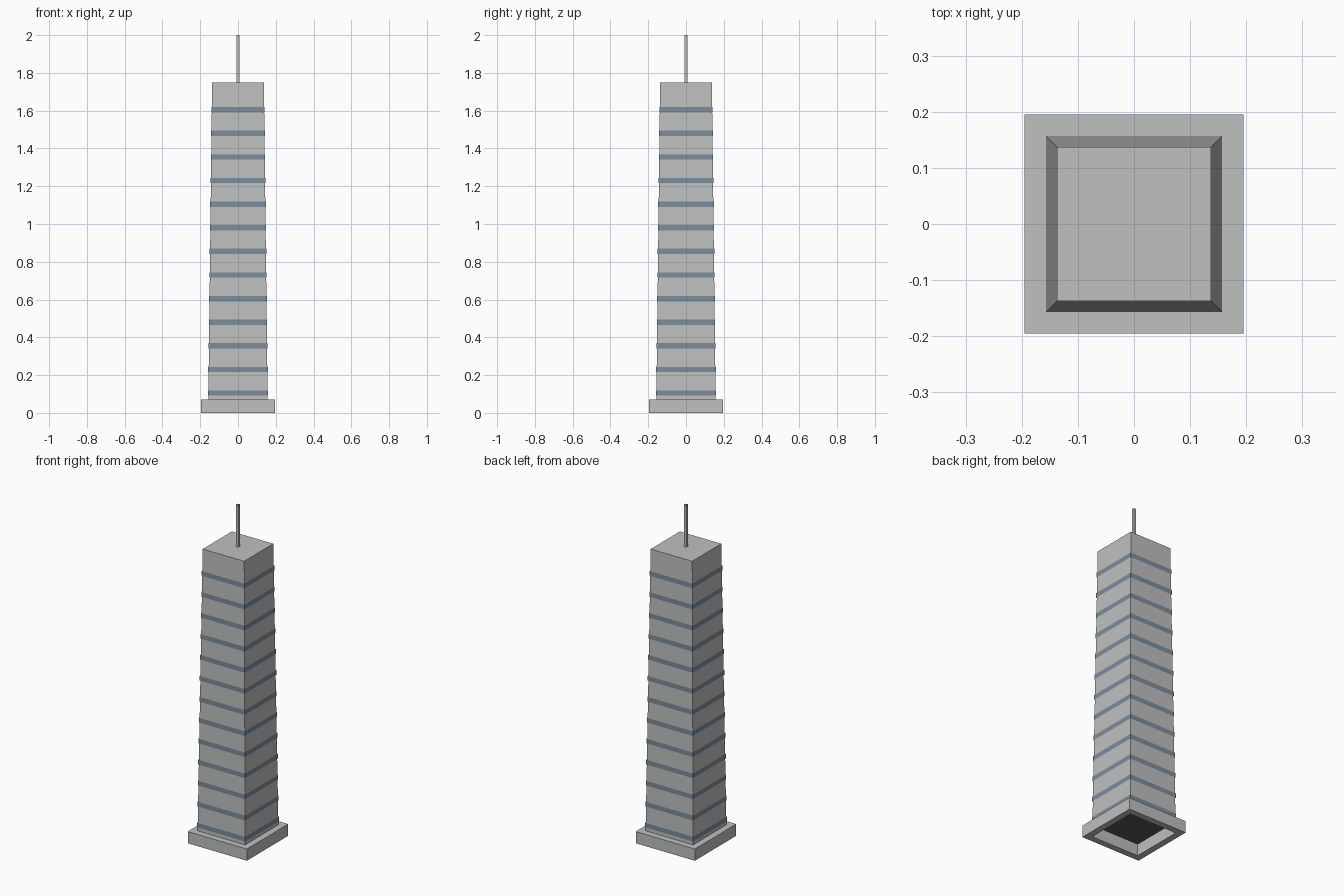
import bpy
import bmesh

cube = bpy.data.objects.get("Cube")
if cube:
    bpy.data.objects.remove(cube, do_unlink=True)


def material(name, rgb):
    mat = bpy.data.materials.new(name)
    mat.use_nodes = True
    mat.diffuse_color = (*rgb, 1)
    mat.node_tree.nodes["Principled BSDF"].inputs["Base Color"].default_value = (*rgb, 1)
    return mat


concrete = material("concrete_grey", (0.52, 0.525, 0.53))
glass = material("window_blue_grey", (0.20, 0.27, 0.34))
shadow = material("dark_underside", (0.10, 0.10, 0.10))

CORNERS = [(-1, -1), (1, -1), (1, 1), (-1, 1)]


def square_loft(name, profile, mat, cap=False, closed=False):
    """Loft square rings through (half width, height) pairs."""
    bm = bmesh.new()
    rings = [[bm.verts.new((x * half, y * half, z)) for x, y in CORNERS]
             for half, z in profile]
    pairs = list(zip(rings, rings[1:]))
    if closed:
        pairs.append((rings[-1], rings[0]))
    for low, high in pairs:
        for i in range(4):
            j = (i + 1) % 4
            bm.faces.new((low[i], low[j], high[j], high[i]))
    if cap:
        bm.faces.new(rings[-1])
    mesh = bpy.data.meshes.new(name)
    bm.to_mesh(mesh)
    bm.free()
    mesh.materials.append(mat)
    obj = bpy.data.objects.new(name, mesh)
    bpy.context.collection.objects.link(obj)
    return obj


BASE_TOP, ROOF = 0.07, 1.75
LOW_HALF, TOP_HALF, BASE_HALF = 0.157, 0.137, 0.195


def tower_half(z):
    t = (z - BASE_TOP) / (ROOF - BASE_TOP)
    return LOW_HALF + (TOP_HALF - LOW_HALF) * t


# Hollow plinth
square_loft("base_plinth", [(LOW_HALF, 0), (BASE_HALF, 0), (BASE_HALF, BASE_TOP),
                            (LOW_HALF, BASE_TOP)], concrete, closed=True)

# Tapered shaft with a flat roof
square_loft("tower_shaft", [(LOW_HALF, BASE_TOP), (TOP_HALF, ROOF)], concrete, cap=True)

# Recessed underside inside the plinth
underside = square_loft("tower_underside", [(LOW_HALF, BASE_TOP)], shadow, cap=True)
underside.data.flip_normals()

# Upright window bands, just proud of the shaft
for n in range(13):
    z = 0.105 + 0.125 * n
    half = tower_half(z) + 0.0025
    square_loft(f"window_band_{n + 1}", [(half, z - 0.014), (half, z + 0.014)], glass)

# Open square mast
square_loft("roof_mast", [(0.008, ROOF), (0.008, 2.0)], concrete)
